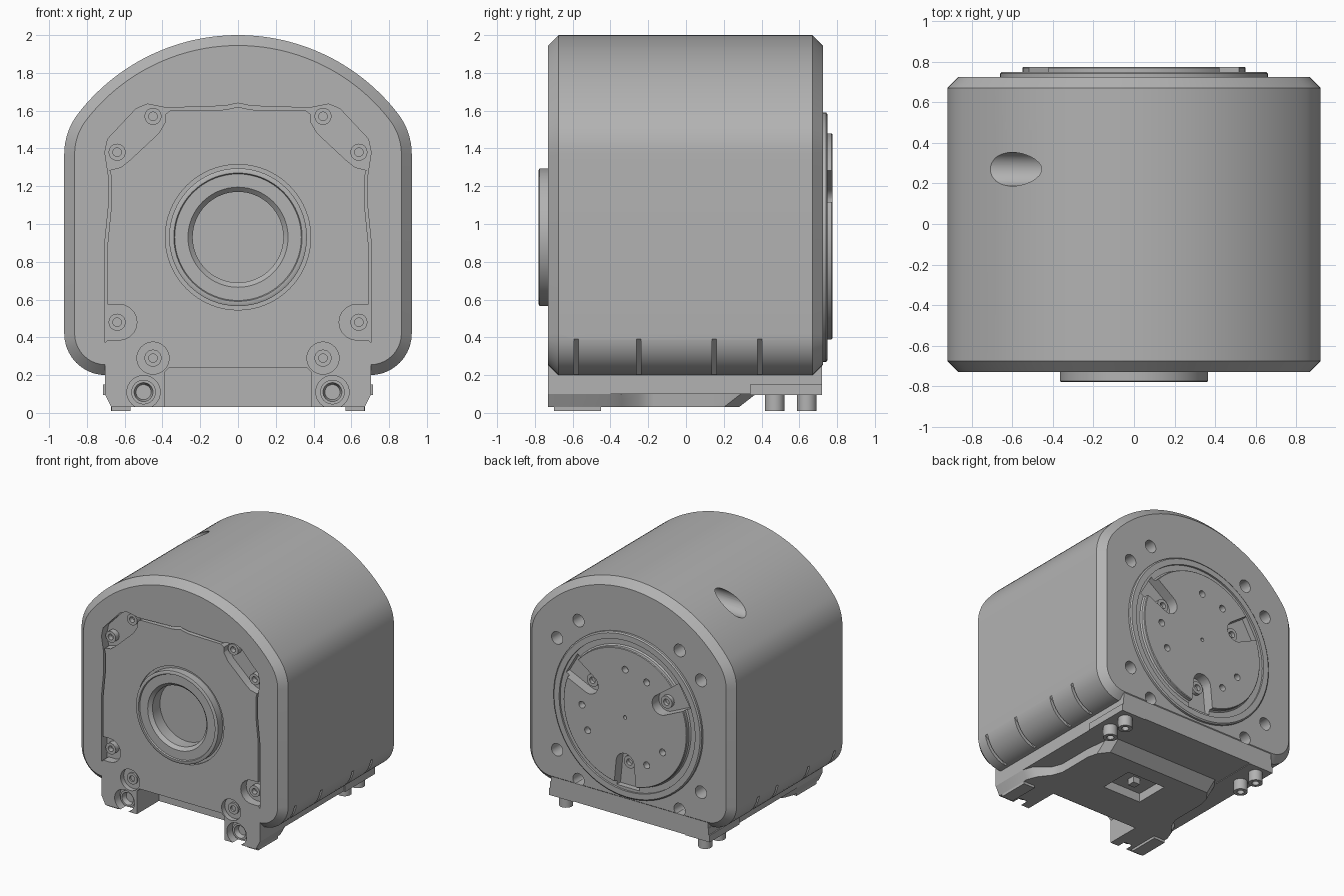
import bpy, bmesh, math
from math import sin, cos, pi, radians, hypot, atan2
from mathutils import Matrix, Vector

if "Cube" in bpy.data.objects:
    bpy.data.objects.remove(bpy.data.objects["Cube"], do_unlink=True)

grey = bpy.data.materials.new("machined grey")
grey.use_nodes = True
grey.diffuse_color = (0.45, 0.45, 0.45, 1)
grey.node_tree.nodes["Principled BSDF"].inputs["Base Color"].default_value = (0.45, 0.45, 0.45, 1)

AXIS = 0.93                                   # height of the shaft axis
SCREWS = [(0.45, 1.57), (0.64, 1.38), (0.64, 0.48), (0.45, 0.29)]
SIDES = (-1, 1)


def loft(name, loops):
    """Solid skinned through rings of equal point count, capped at both ends."""
    bm = bmesh.new()
    rings = [[bm.verts.new(p) for p in loop] for loop in loops]
    for a, b in zip(rings, rings[1:]):
        for i in range(len(a)):
            j = (i + 1) % len(a)
            bm.faces.new((a[i], a[j], b[j], b[i]))
    bm.faces.new(rings[0])
    bm.faces.new(rings[-1])
    bmesh.ops.recalc_face_normals(bm, faces=bm.faces)
    mesh = bpy.data.meshes.new(name)
    bm.to_mesh(mesh)
    bm.free()
    obj = bpy.data.objects.new(name, mesh)
    bpy.context.collection.objects.link(obj)
    mesh.materials.append(grey)
    return obj


def prism(name, pts, y0, y1):
    return loft(name, [[(x, y, z) for x, z in pts] for y in (y0, y1)])


def slab(name, low, z0, z1, high=None):
    return loft(name, [[(x, y, z0) for x, y in low], [(x, y, z1) for x, y in high or low]])


def box(name, x0, x1, y0, y1, z0, z1):
    return prism(name, [(x0, z0), (x1, z0), (x1, z1), (x0, z1)], y0, y1)


def lathe(name, profile, cx, cz, n=32):
    """Turned part about an axis along y; profile is (radius, y)."""
    return loft(name, [[(cx + r * cos(2 * pi * i / n), y, cz + r * sin(2 * pi * i / n))
                        for i in range(n)] for r, y in profile])


def arc(cx, cz, r, a0, a1, n):
    return [(cx + r * cos(a0 + (a1 - a0) * i / n), cz + r * sin(a0 + (a1 - a0) * i / n))
            for i in range(n + 1)]


def mirrored(half):
    """Close a right-hand outline by mirroring it across x = 0."""
    return half + [(-x, z) for x, z in reversed(half) if abs(x) > 1e-6]


def cut(obj, cutters):
    for c in cutters:
        c.hide_render = True
        mod = obj.modifiers.new("cut", 'BOOLEAN')
        mod.operation, mod.solver, mod.object = 'DIFFERENCE', 'EXACT', c
        bpy.context.view_layer.objects.active = obj
        bpy.ops.object.modifier_apply(modifier=mod.name)
        bpy.data.objects.remove(c, do_unlink=True)


def hole(x, z, r, y0, y1, n=32):
    return lathe("hole_cutter", [(r, y0), (r, y1)], x, z, n)


def socket_screw(name, x, z, r, front, back):
    k = front + (back - front) * 0.6
    return lathe(name, [(r, back), (r, front), (r * .5, front), (r * .5, k), (r * .05, k)], x, z, 24)


def body_profile(inset):
    top, side, low = 1.07 - inset, 0.35 - inset, 0.22 - inset
    cx = 0.57
    dz = math.sqrt(0.72 ** 2 - cx ** 2)
    t = atan2(dz, cx)
    half = arc(0, AXIS, top, pi / 2, t, 28)
    half += arc(cx, AXIS + dz, side, t, 0, 8)[1:]
    half += arc(0.70, 0.42, low, 0, -pi / 2, 10)
    return mirrored(half)


# Housing shell with bevelled ends
body = loft("housing", [[(x, y, z) for x, z in body_profile(i)]
                        for y, i in ((-0.73, .055), (-0.675, 0), (0.67, 0), (0.725, .055))])

# Front cover outline, recessed into the housing with a thin gap
recess = mirrored([(0, 1.64), (0.07, 1.625), (0.38, 1.615), (0.48, 1.635), (0.54, 1.61), (0.69, 1.45),
                   (0.705, 1.38), (0.685, 1.25), (0.685, 1.1), (0.705, 0.9), (0.705, 0.15)])
cover_half = [(0, 1.62), (0.07, 1.605), (0.36, 1.60), (0.385, 1.58), (0.385, 1.54), (0.42, 1.48),
              (0.57, 1.34), (0.62, 1.30), (0.68, 1.285), (0.67, 1.25), (0.67, 1.1), (0.69, 0.9),
              (0.69, 0.575), (0.63, 0.575)]
cover_half += arc(0.63, 0.48, 0.095, pi / 2, 3 * pi / 2, 10)
cover_half += [(0.69, 0.385), (0.705, 0.37), (0.705, 0.2), (0.39, 0.2), (0.39, 0.215), (0.365, 0.24)]

cut(body, [prism("recess_cutter", recess, -0.8, -0.66),
           box("opening_cutter", -.39, .39, -.8, -.45, 0, .24),
           hole(0, AXIS, 0.62, 0.60, 0.9, 64),
           hole(0, AXIS, 0.25, -0.8, -0.5, 48)])
for sx in SIDES:
    cut(body, [hole(sx * x, z, 0.05, 0.55, 0.9) for x, z in SCREWS])
    # Thin slits across the lower corners
    for y in (-0.58, -0.25, 0.15, 0.39):
        slit = box("slit_cutter", -0.03, 0.2, y - .012, y + .012, -.16, .16)
        slit.matrix_world = Matrix.Translation((sx * .845, 0, .275)) @ Matrix.Rotation(
            radians(45 if sx > 0 else 135), 4, 'Y')
        cut(body, [slit])
# Side port bored across the upper curve
port = prism("port_cutter", arc(0, 0, 0.083, 0, 2 * pi * 31 / 32, 31), -0.4, 0.4)
port.matrix_world = Matrix.Translation((-.75, .27, 1.815)) @ Matrix.Rotation(pi / 2, 4, 'Z')
cut(body, [port])

# Front cover with counterbores
cover = prism("front_cover", mirrored(cover_half), -0.73, -0.62)
cut(cover, [hole(0, AXIS, 0.385, -0.8, -0.715, 64), hole(0, AXIS, 0.25, -0.8, -0.5, 48)]
    + [hole(s * 0.45, 0.29, 0.085, -0.8, -0.69) for s in SIDES])

# Shaft collar with stepped bore
lathe("shaft_collar", [(.365, -.65), (.365, -.775), (.355, -.78), (.34, -.78), (.335, -.77), (.265, -.77),
                       (.24, -.745), (.24, -.55), (.30, -.55), (.30, -.65), (.365, -.65)], 0, AXIS, 64)
lathe("bore_floor", [(.25, -.50), (.25, -.56), (.01, -.56)], 0, AXIS, 48)
for i in range(9):                            # louvre bars in the bore
    z = AXIS - 0.222 + i * 0.0555
    w = math.sqrt(0.235 ** 2 - (z - AXIS) ** 2)
    loft(f"bore_slat_{i}", [[(x, -.52, z - .027), (x, -.57, z - .027), (x, -.61, z + .02), (x, -.52, z + .02)]
                            for x in (-w, w)])

for s in SIDES:
    for i, (x, z) in enumerate(SCREWS):
        socket_screw(f"cover_screw_{i}", s * x, z, 0.045, -0.705, -0.64)

# Rear flange: outer ring, groove and raised hub
flange = lathe("rear_flange", [(.61, .61), (.61, .72), (.66, .72), (.66, .742), (.65, .75), (.605, .75),
                               (.605, .735), (.56, .735), (.55, .745), (.55, .77), (.545, .775),
                               (.01, .775)], 0, AXIS, 72)
for k in range(3):
    a = radians(30 + 120 * k)
    d = Vector((cos(a), sin(a)))
    n = Vector((-sin(a), cos(a)))
    slot = arc(0.37 * cos(a), AXIS + 0.37 * sin(a), 0.08, a + pi / 2, a + 3 * pi / 2, 12)
    for side in (-0.1, 0.1):
        p = d * 0.58 + n * side
        slot.append((p.x, AXIS + p.y))
    cut(flange, [prism("slot_cutter", slot, 0.69, 0.9)])
    socket_screw(f"hub_screw_{k}", 0.38 * cos(a), AXIS + 0.38 * sin(a), 0.05, 0.72, 0.66)
    cut(flange, [hole(0.385 * cos(a + b), AXIS + 0.385 * sin(a + b), 0.027, 0.72, 0.9, 20)
                 for b in (radians(60), radians(90))])
cut(flange, [hole(0, AXIS, 0.015, 0.74, 0.9, 12)])

# Base: upper plate, waisted foot plate and front legs
notch = [(0.39, -0.45), (0.39, -0.73)]
upper = slab("base_plate", mirrored(notch + [(0.705, -0.73), (0.705, 0.72)]), 0.1, 0.205)


def foot(outer, back):
    return mirrored(notch + [(outer, -.73), (outer, -.42), (outer - .03, -.34), (.57, -.25), (.54, -.17),
                             (.54, .12), (.52, back - .08), (.46, back)])


lower = slab("foot_plate", foot(0.67, 0.28), 0.03, 0.1, foot(0.705, 0.37))
for part in (upper, lower):
    for s in SIDES:
        cut(part, [hole(s * 0.5, 0.11, 0.088, -0.8, -0.66), hole(s * 0.5, 0.11, 0.05, -0.8, -0.5)])
cut(lower, [box("window_cutter", -.17, .17, -.14, .14, 0, .2)])
box("window_post", -.03, .03, -.03, .03, .05, .15)
for s in SIDES:
    lathe("leg_screw", [(.065, -.6), (.065, -.69), (.05, -.69), (.04, -.65), (.005, -.65)], s * .5, .11)
    box("leg_tip", s * .57, s * .67, -.70, -.45, .01, .04)
    box("rear_pad", s * .5, s * .715, .34, .72, .095, .15)
    # Downward clamp screws under the rear pads
    for y in (0.47, 0.64):
        scr = socket_screw("clamp_screw", 0, 0, 0.052, -0.09, 0)
        scr.matrix_world = Matrix.Translation((s * .62, y, .1)) @ Matrix.Rotation(pi / 2, 4, 'X')
box("rear_sill", -.7, .7, .64, .72, .15, .25)

# Smooth the round surfaces, keep machined edges crisp
for obj in bpy.context.scene.objects:
    if obj.type == 'MESH':
        bpy.ops.object.select_all(action='DESELECT')
        obj.select_set(True)
        bpy.context.view_layer.objects.active = obj
        bpy.ops.object.shade_smooth_by_angle(angle=radians(28))
